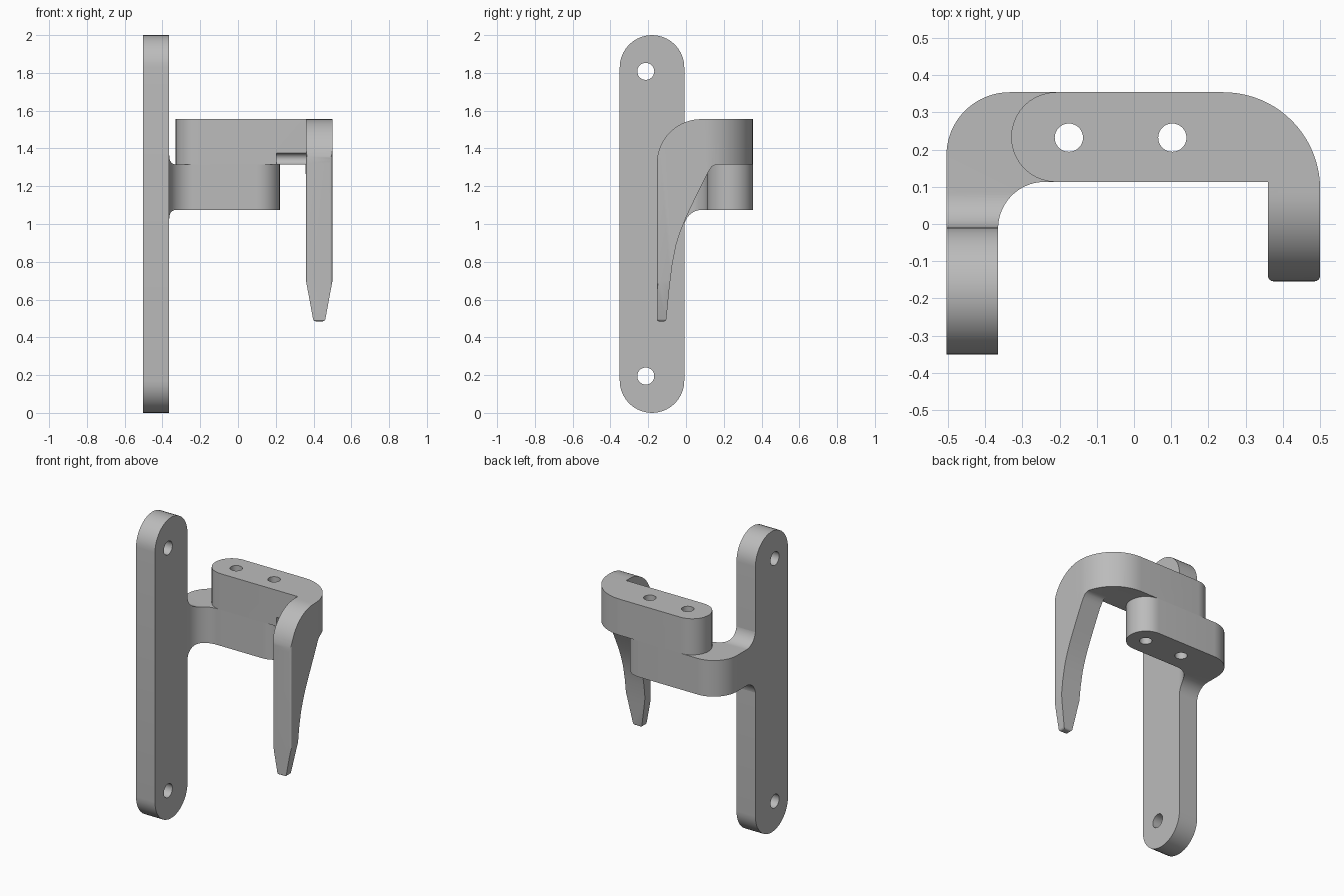
import bpy, math

if "Cube" in bpy.data.objects:
    bpy.data.objects.remove(bpy.data.objects["Cube"])

metal = bpy.data.materials.new("light grey metal")
metal.diffuse_color = (0.5, 0.5, 0.5, 1)
metal.use_nodes = True
metal.node_tree.nodes["Principled BSDF"].inputs["Base Color"].default_value = metal.diffuse_color


def arc(cx, cy, r, a0, a1, n=20):
    """Points on a circular arc, angles in degrees."""
    return [(cx + r * math.cos(math.radians(a0 + (a1 - a0) * i / n)),
             cy + r * math.sin(math.radians(a0 + (a1 - a0) * i / n)))
            for i in range(n + 1)]


def prism(name, pts, axis, lo, hi):
    """Extrude a closed 2D profile along x, y or z."""
    place = {"x": lambda a, b, t: (t, a, b),
             "y": lambda a, b, t: (a, t, b),
             "z": lambda a, b, t: (a, b, t)}[axis]
    n = len(pts)
    verts = [place(a, b, t) for t in (lo, hi) for a, b in pts]
    faces = [tuple(range(n))[::-1], tuple(range(n, 2 * n))]
    faces += [(i, (i + 1) % n, n + (i + 1) % n, n + i) for i in range(n)]
    me = bpy.data.meshes.new(name)
    me.from_pydata(verts, [], faces)
    me.materials.append(metal)
    ob = bpy.data.objects.new(name, me)
    bpy.context.collection.objects.link(ob)
    bpy.ops.object.select_all(action='DESELECT')
    bpy.context.view_layer.objects.active = ob
    ob.select_set(True)
    bpy.ops.object.mode_set(mode='EDIT')
    bpy.ops.mesh.select_all(action='SELECT')
    bpy.ops.mesh.normals_make_consistent(inside=False)
    bpy.ops.object.mode_set(mode='OBJECT')
    return ob


def combine(ob, tool, op):
    """Apply a boolean and remove the tool."""
    bpy.context.view_layer.objects.active = ob
    m = ob.modifiers.new("bool", 'BOOLEAN')
    m.operation, m.object, m.solver = op, tool, 'EXACT'
    bpy.ops.object.modifier_apply(modifier=m.name)
    bpy.data.objects.remove(tool)


def drill(ob, axis, spots, r):
    for a, b in spots:
        circle = arc(a, b, r, 0, 360, 32)[:-1]
        combine(ob, prism("drill", circle, axis, -3, 3), 'DIFFERENCE')


def smooth(ob):
    bpy.ops.object.select_all(action='DESELECT')
    bpy.context.view_layer.objects.active = ob
    ob.select_set(True)
    bpy.ops.object.shade_smooth_by_angle(angle=math.radians(25))


bolt_holes = [(-0.175, 0.232), (0.103, 0.232)]

# mounting plate with rounded ends and two screw holes
plate = prism("mounting_plate",
              arc(-0.18, 1.829, 0.171, 0, 180) + arc(-0.18, 0.171, 0.171, 180, 360),
              "x", -0.504, -0.365)
drill(plate, "x", [(-0.213, 1.808), (-0.213, 0.195)], 0.045)
smooth(plate)

# lower arm: plan outline trimmed by a side profile that flares into the plate
plan = ([(-0.504, -0.03), (-0.365, -0.03)]
        + arc(-0.240, -0.012, 0.125, 180, 90)
        + arc(0.101, 0.2335, 0.1205, -90, 90)
        + arc(-0.334, 0.184, 0.170, 90, 180))
side = ([(0.5, 1.075)] + arc(0.085, 0.98, 0.095, 90, 180) + [(-0.1, 0.98)]
        + [(-0.1, 1.41)] + arc(0.085, 1.41, 0.095, 180, 270) + [(0.5, 1.315)])
arm = prism("lower_arm", plan, "z", 0.5, 1.8)
combine(arm, prism("side_trim", side, "x", -1, 1), 'INTERSECT')
drill(arm, "z", bolt_holes, 0.038)
smooth(arm)

# hook: plan outline, curved side profile and tapered tip
plan = ([(0.36, 0.113)]
        + arc(-0.2095, 0.2335, 0.1205, 270, 90)
        + arc(0.24, 0.094, 0.26, 90, 0)
        + arc(0.485, -0.139, 0.015, 0, -90, 6)
        + arc(0.375, -0.139, 0.015, -90, -180, 6))
side = ([(0.5, 1.555)] + arc(0.081, 1.32, 0.235, 90, 180)
        + arc(-0.144, 0.497, 0.012, 180, 270, 5)
        + arc(-0.116, 0.497, 0.012, 270, 350, 5)
        + [(-0.088, 0.66), (-0.072, 0.79), (-0.052, 0.89), (-0.03, 0.96),
           (-0.002, 1.03), (0.035, 1.108), (0.08, 1.2), (0.122, 1.283),
           (0.136, 1.303), (0.153, 1.313), (0.17, 1.315), (0.5, 1.315)])
taper = ([(-0.6, 1.315), (0.358, 1.315), (0.358, 0.71)]
         + arc(0.412, 0.5, 0.015, 190, 270, 5)
         + arc(0.448, 0.5, 0.015, 270, 350, 5)
         + [(0.502, 0.71), (0.6, 0.9), (0.6, 1.8), (-0.6, 1.8)])
hook = prism("hook", plan, "z", 0.3, 1.8)
combine(hook, prism("side_trim", side, "x", -1, 1), 'INTERSECT')
combine(hook, prism("tip_trim", taper, "y", -1, 1), 'INTERSECT')
# relief groove beside the finger
combine(hook, prism("groove", arc(0.113, 1.345, 0.03, 0, 360, 24)[:-1],
                    "x", 0.205, 0.359), 'DIFFERENCE')
drill(hook, "z", bolt_holes, 0.038)
smooth(hook)
